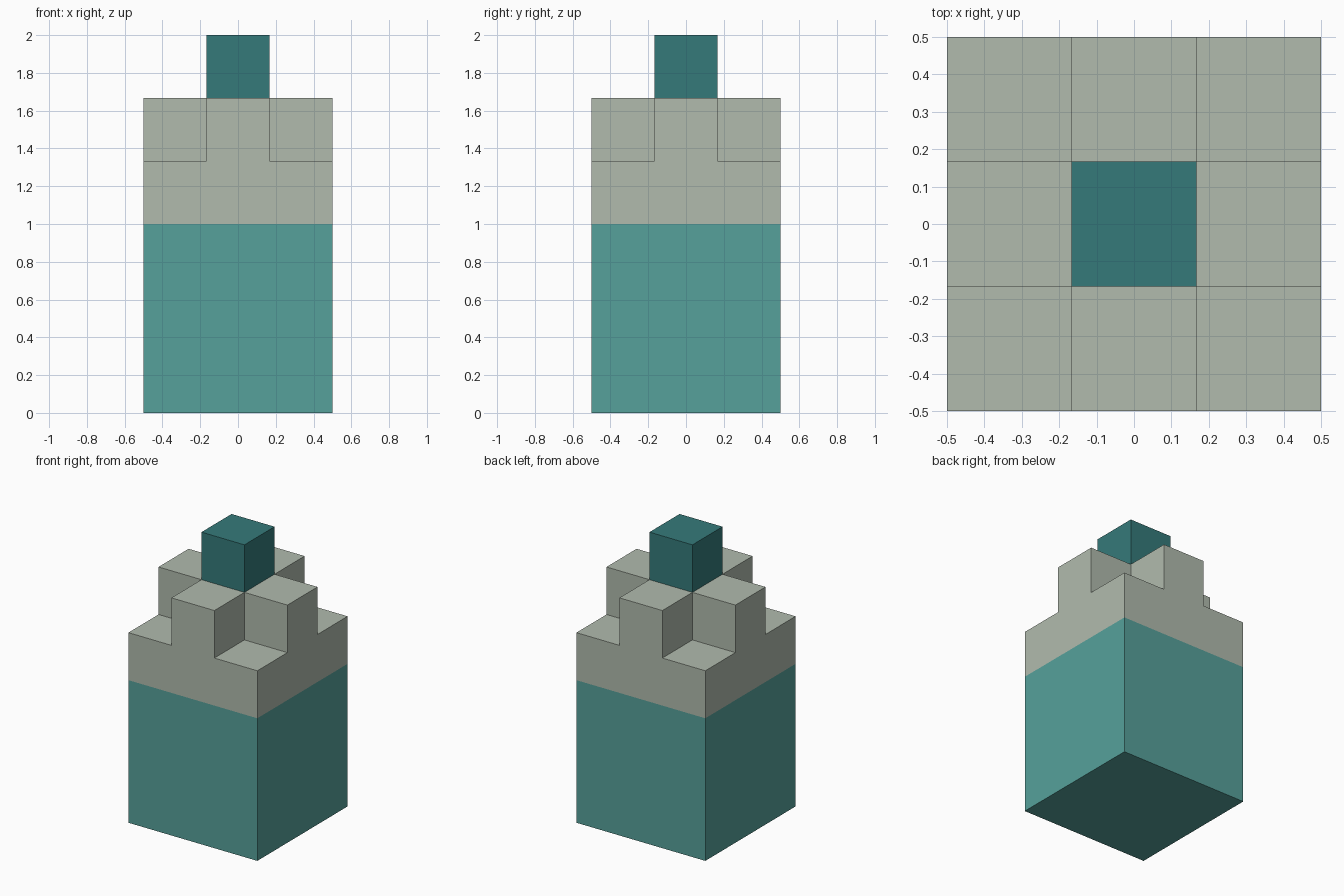
import bpy
import bmesh

if "Cube" in bpy.data.objects:
    bpy.data.objects.remove(bpy.data.objects["Cube"])


def material(name, rgb):
    """Flat colour from 0-255 display values, converted to linear."""
    mat = bpy.data.materials.new(name)
    linear = [((c / 255 + 0.055) / 1.055) ** 2.4 for c in rgb]
    mat.diffuse_color = (*linear, 1.0)
    mat.use_nodes = True
    mat.node_tree.nodes["Principled BSDF"].inputs["Base Color"].default_value = mat.diffuse_color
    return mat


def prism(name, outline, z0, z1, mat, bottom=False, top=True):
    """Upright prism over a counter-clockwise outline; hidden caps left out."""
    bm = bmesh.new()
    low = [bm.verts.new((x, y, z0)) for x, y in outline]
    high = [bm.verts.new((x, y, z1)) for x, y in outline]
    n = len(outline)
    for i in range(n):
        j = (i + 1) % n
        bm.faces.new((low[i], low[j], high[j], high[i]))
    if top:
        bm.faces.new(high)
    if bottom:
        bm.faces.new(low[::-1])
    mesh = bpy.data.meshes.new(name)
    bm.to_mesh(mesh)
    bm.free()
    mesh.materials.append(mat)
    obj = bpy.data.objects.new(name, mesh)
    bpy.context.collection.objects.link(obj)
    return obj


def square(h):
    return [(-h, -h), (h, -h), (h, h), (-h, h)]


def cross(arm, reach):
    """Plus-shaped outline: one arm's three corners turned four times."""
    points = []
    corners = [(-arm, -reach), (arm, -reach), (arm, -arm)]
    for _ in range(4):
        points += corners
        corners = [(-y, x) for x, y in corners]
    return points


teal = material("teal", (86, 161, 155))
stone = material("grey green", (177, 187, 174))
dark = material("dark teal", (53, 122, 122))

HALF = 0.5
THIRD = 1 / 3
ARM = THIRD / 2

# Large base block
prism("base_block", square(HALF), 0, 1, teal, bottom=True, top=False)
# Square slab, then the plus-shaped step with notched corners
prism("shoulder_slab", square(HALF), 1, 1 + THIRD, stone)
prism("cross_step", cross(ARM, HALF), 1 + THIRD, 1 + 2 * THIRD, stone)
# Small cube on top
prism("top_cube", square(ARM), 1 + 2 * THIRD, 2, dark)
